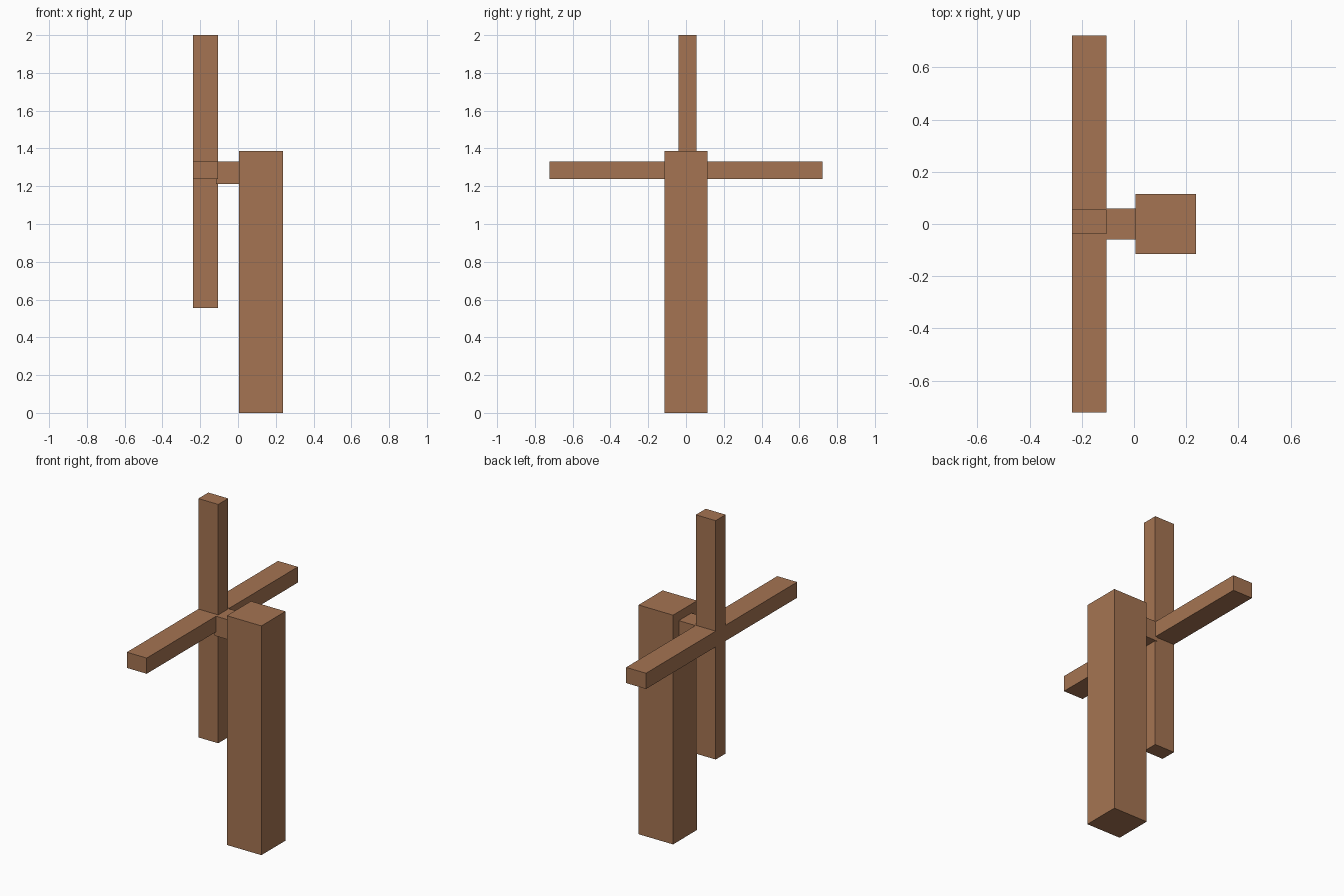
import bpy, bmesh

if "Cube" in bpy.data.objects:
    bpy.data.objects.remove(bpy.data.objects["Cube"])

wood = bpy.data.materials.new("brown_wood")
wood.diffuse_color = (0.376, 0.175, 0.085, 1)
wood.use_nodes = True
wood.node_tree.nodes["Principled BSDF"].inputs["Base Color"].default_value = wood.diffuse_color


def extrude_x(name, profile, x0, x1):
    """Extrude a closed (y, z) profile from x0 to x1."""
    bm = bmesh.new()
    face = bm.faces.new([bm.verts.new((x0, y, z)) for y, z in profile])
    ext = bmesh.ops.extrude_face_region(bm, geom=[face])["geom"]
    bmesh.ops.translate(bm, vec=(x1 - x0, 0, 0),
                        verts=[v for v in ext if isinstance(v, bmesh.types.BMVert)])
    bmesh.ops.recalc_face_normals(bm, faces=bm.faces)
    mesh = bpy.data.meshes.new(name)
    bm.to_mesh(mesh)
    bm.free()
    mesh.materials.append(wood)
    obj = bpy.data.objects.new(name, mesh)
    bpy.context.collection.objects.link(obj)
    return obj


def rect(y0, y1, z0, z1):
    return [(y0, z0), (y1, z0), (y1, z1), (y0, z1)]


# Standing post
extrude_x("post", rect(-0.115, 0.115, 0, 1.386), 0.006, 0.237)

# Axle joining the post and the blades
extrude_x("axle", rect(-0.06, 0.06, 1.212, 1.332), -0.116, 0.006)

# Four blades as one cross-shaped piece
L, R, B, T = -0.722, 0.722, 0.556, 2.0        # blade tips
l, r, b, t = -0.039, 0.056, 1.237, 1.332      # blade edges at the hub
extrude_x("blades", [(l, B), (r, B), (r, b), (R, b), (R, t), (r, t),
                     (r, T), (l, T), (l, t), (L, t), (L, b), (l, b)],
          -0.238, -0.105)
